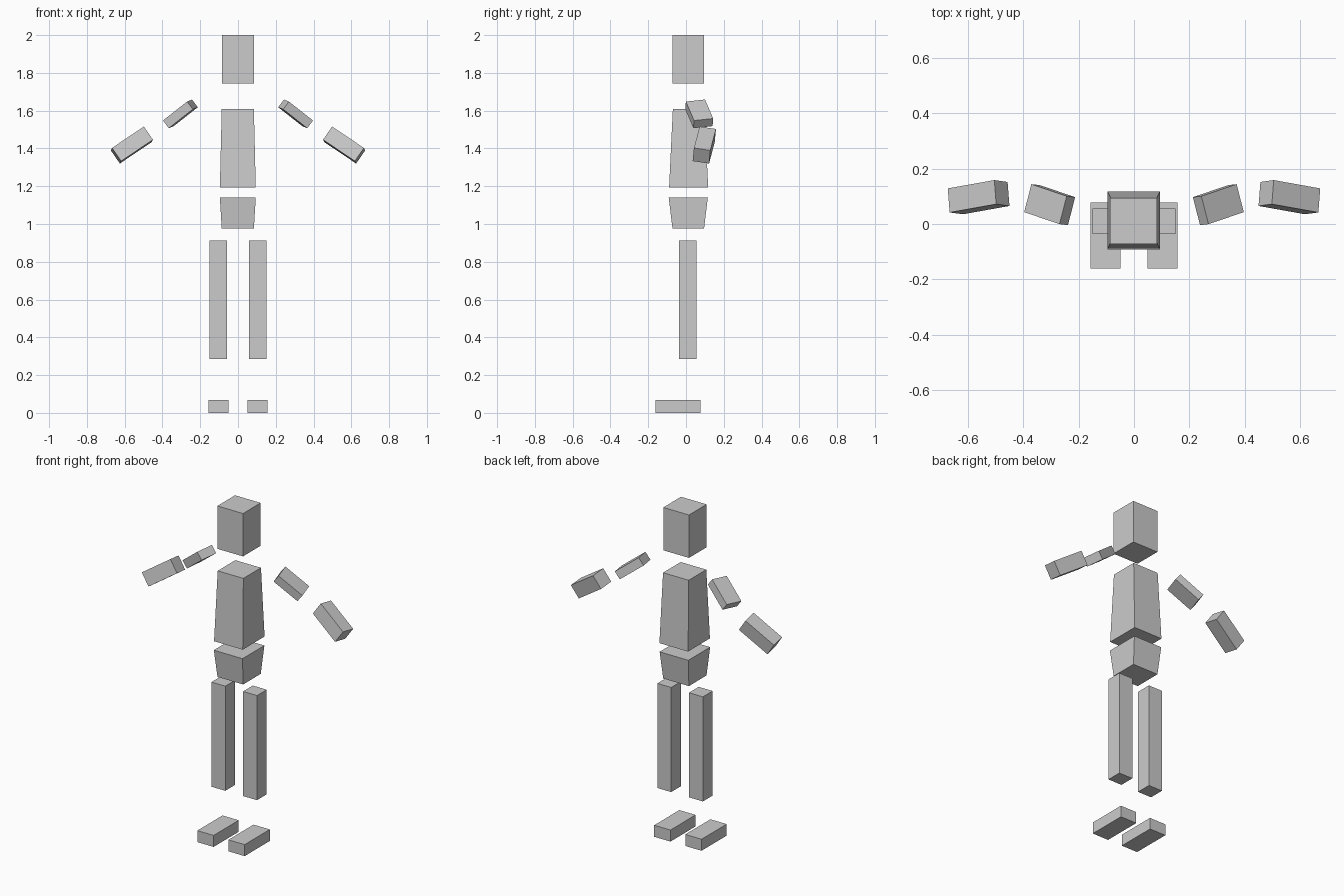
import bpy
import bmesh
from mathutils import Vector

default = bpy.data.objects.get("Cube")
if default:
    bpy.data.objects.remove(default, do_unlink=True)

# One plain grey for the whole figure
grey = bpy.data.materials.new("plain_grey")
grey.use_nodes = True
colour = (0.6, 0.6, 0.6, 1)
grey.diffuse_color = colour
grey.node_tree.nodes["Principled BSDF"].inputs["Base Color"].default_value = colour


def block(name, place):
    """Make a cube and move each corner (each axis -0.5 or 0.5) with place()."""
    bm = bmesh.new()
    bmesh.ops.create_cube(bm, size=1)
    for v in bm.verts:
        v.co = place(v.co.copy())
    bmesh.ops.recalc_face_normals(bm, faces=bm.faces)
    mesh = bpy.data.meshes.new(name)
    bm.to_mesh(mesh)
    bm.free()
    mesh.materials.append(grey)
    obj = bpy.data.objects.new(name, mesh)
    bpy.context.collection.objects.link(obj)
    return obj


def upright(name, x, y, bottom, top, size_bottom, size_top):
    """Upright block that may taper between its bottom and top."""
    def place(c):
        sx, sy = size_top if c.z > 0 else size_bottom
        return Vector((x + c.x * sx, y + c.y * sy, top if c.z > 0 else bottom))
    return block(name, place)


def limb(name, side, centre, size, along, across):
    """Tilted block: along is its long axis, across its width axis."""
    a = Vector(along).normalized()
    w = Vector(across)
    w = (w - a * w.dot(a)).normalized()
    d = a.cross(w)

    def place(c):
        p = Vector(centre) + a * c.x * size[0] + w * c.y * size[1] + d * c.z * size[2]
        p.x *= side
        return p
    return block(name, place)


# Head, torso and hips
narrow, wide = (0.17, 0.167), (0.19, 0.207)
upright("head", -0.001, 0.011, 1.743, 2.0, narrow, narrow)
upright("torso", -0.001, 0.014, 1.193, 1.61, wide, narrow)
upright("hips", -0.001, 0.012, 0.975, 1.14, narrow, wide)

# Legs, feet and arms on both sides
for label, side in (("left", 1), ("right", -1)):
    upright(label + "_leg", side * 0.105, 0.01, 0.286, 0.913, (0.092, 0.092), (0.092, 0.092))
    upright(label + "_foot", side * 0.103, -0.042, 0, 0.069, (0.108, 0.238), (0.108, 0.238))
    limb(label + "_upper_arm", side, (0.305, 0.07, 1.583), (0.168, 0.105, 0.051),
         (0.126, 0.043, -0.099), (0.025, -0.101, -0.01))
    limb(label + "_forearm", side, (0.562, 0.097, 1.418), (0.205, 0.088, 0.085),
         (0.168, -0.03, -0.113), (-0.01, -0.085, 0.015))
